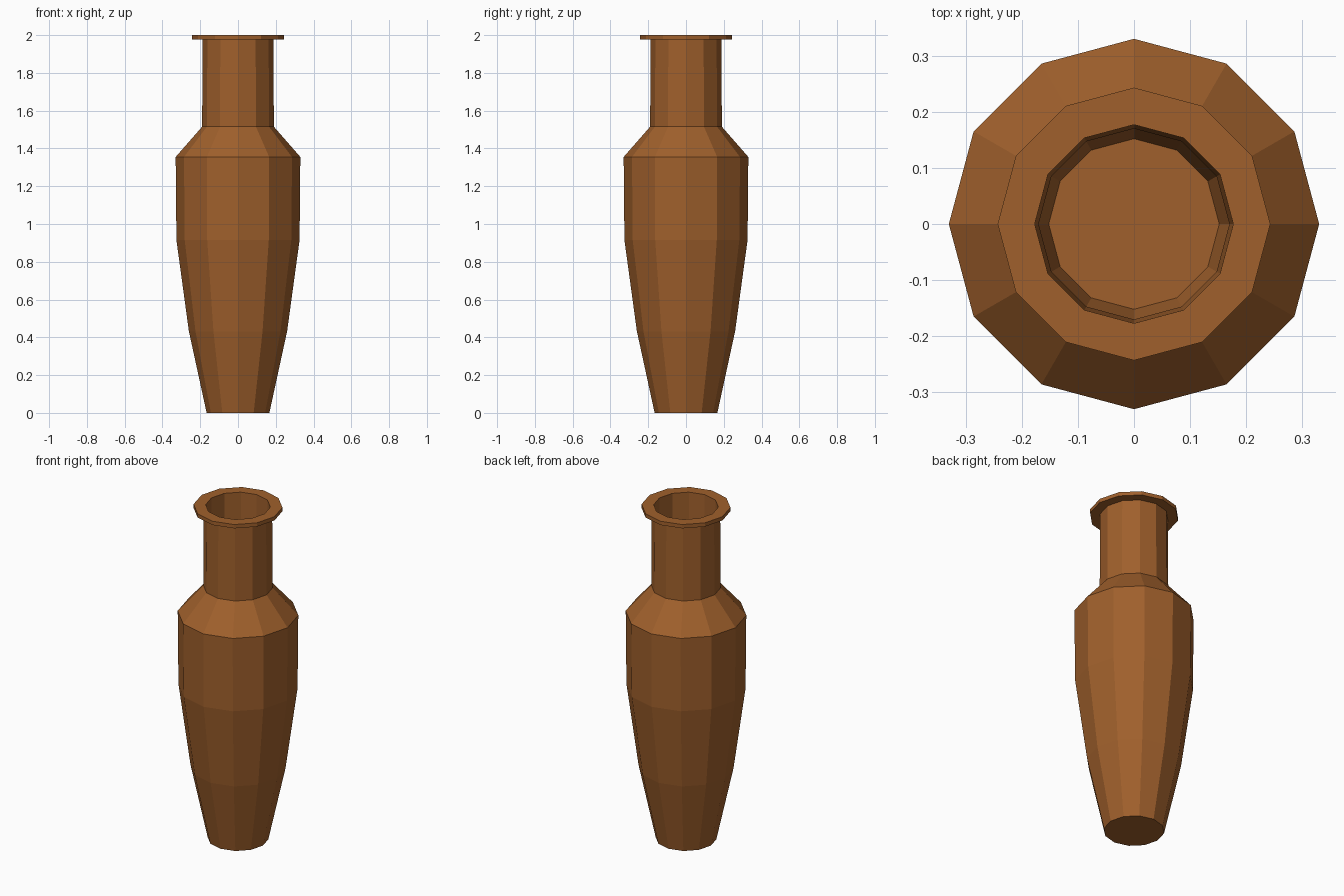
import bpy, bmesh, math

if "Cube" in bpy.data.objects:
    bpy.data.objects.remove(bpy.data.objects["Cube"])

SIDES = 12

# Cross-section (radius, height): outside from foot to lip, then inside down to the floor
profile = [
    (0.166, 0.0), (0.26, 0.432), (0.326, 0.915), (0.33, 1.355),   # body
    (0.19, 1.515), (0.187, 1.977),                                # shoulder, neck
    (0.243, 1.977), (0.243, 2.0), (0.177, 2.0),                   # lip
    (0.17, 1.515), (0.315, 1.345), (0.312, 0.915),                # inner neck, shoulder
    (0.247, 0.435), (0.152, 0.015),                               # inner body, floor
]


def lathe(name, points, sides):
    bm = bmesh.new()
    rings = []
    for r, z in points:
        rings.append([bm.verts.new((r * math.cos(2 * math.pi * i / sides),
                                    r * math.sin(2 * math.pi * i / sides), z))
                      for i in range(sides)])
    for low, high in zip(rings, rings[1:]):
        for i in range(sides):
            j = (i + 1) % sides
            bm.faces.new((low[i], low[j], high[j], high[i]))
    # Foot underside and inner floor
    bm.faces.new(rings[0][::-1])
    bm.faces.new(rings[-1])
    bmesh.ops.recalc_face_normals(bm, faces=bm.faces)
    mesh = bpy.data.meshes.new(name)
    bm.to_mesh(mesh)
    bm.free()
    obj = bpy.data.objects.new(name, mesh)
    bpy.context.collection.objects.link(obj)
    return obj


vase = lathe("vase", profile, SIDES)

# Brown clay
clay = bpy.data.materials.new("brown_clay")
clay.diffuse_color = (0.35, 0.117, 0.025, 1.0)
clay.use_nodes = True
clay.node_tree.nodes["Principled BSDF"].inputs["Base Color"].default_value = clay.diffuse_color
vase.data.materials.append(clay)
